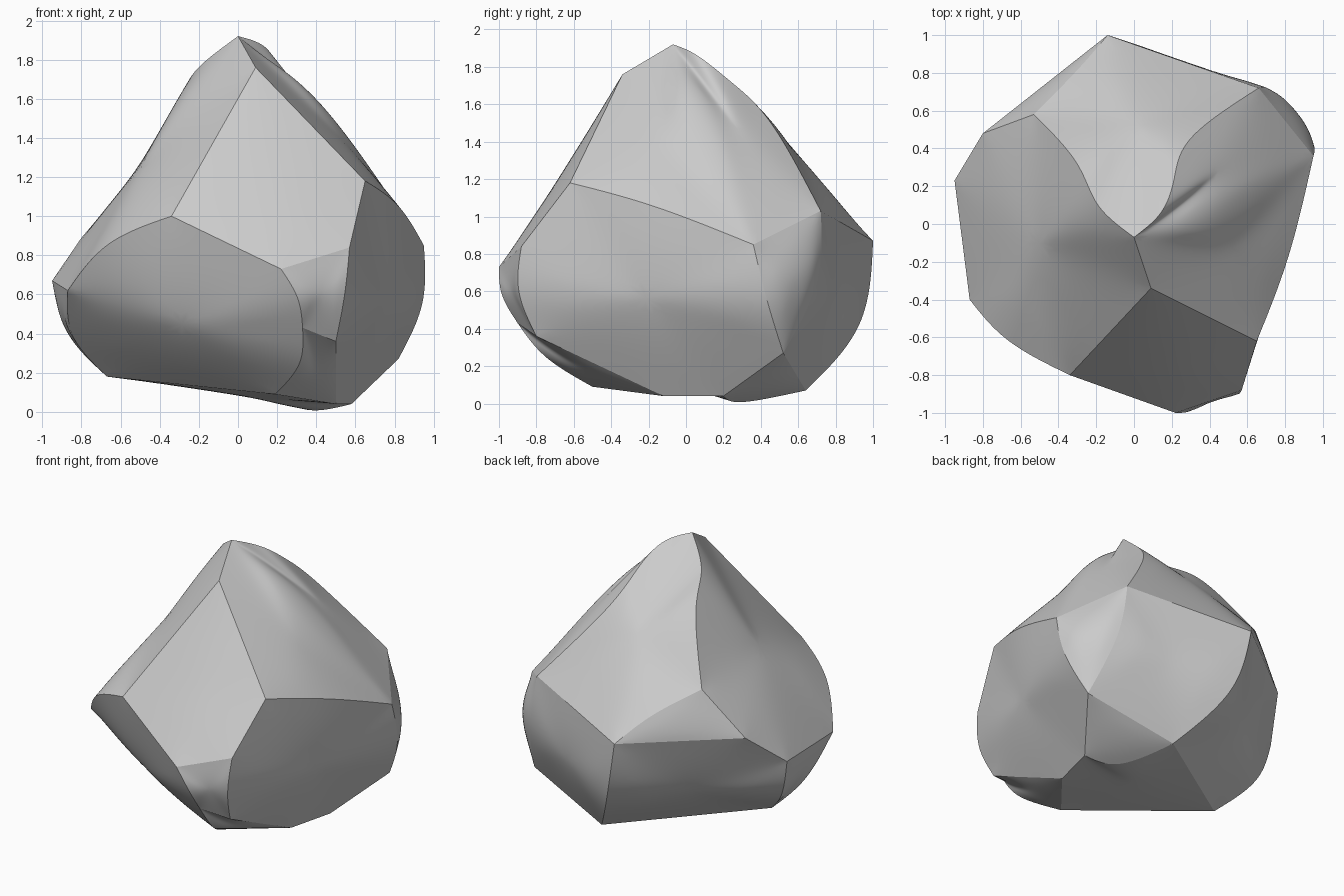
import bpy
import bmesh

default_cube = bpy.data.objects.get("Cube")
if default_cube:
    bpy.data.objects.remove(default_cube, do_unlink=True)

# Corner landmarks of the chipped boulder, and the mid points that bow its ridges
corners = dict(
    peak=(0, -.07, 1.92), brow=(.09, -.34, 1.76),
    crest_left=(-.22, .09, 1.76), crest_left_low=(-.27, .32, 1.66),
    crest_right=(.16, .05, 1.88), crest_right_mid=(.22, .24, 1.72), crest_right_low=(.24, .45, 1.55),
    front_left=(-.34, -.8, 1), front_right=(.65, -.62, 1.18),
    nose=(.22, -1, .73), nose_bow=(.32, -1, .58),
    cheek=(.57, -.88, .84), cheek_bow=(.55, -.92, .6),
    chin_left=(.33, -.9, .43), chin_right=(.5, -.8, .36), chin_bow=(.34, -.77, .24),
    smooth_rib=(.36, 0, 1.74), side_ridge=(.83, -.18, 1.07), side_tip=(.95, .36, .85),
    side_bow=(.97, .43, .55), side_foot=(.82, .52, .27),
    rear_right=(.66, .72, 1.03), rear_bow=(.72, .74, .65),
    rear_tip=(-.14, 1, .87), rear_ridge=(-.29, .82, 1.05), rear_belly=(-.06, .98, .4),
    rear_foot=(.21, .64, .07), rear_left=(-.53, .58, 1.2),
    left_back=(-.8, .48, .89), left_tip=(-.95, .23, .67), tip_bow=(-.9, .2, .39),
    left_front=(-.87, -.4, .62), left_ridge=(-.69, -.63, .88),
    left_bow=(-.88, -.1, .38), left_foot=(-.67, 0, .18),
    toe_left=(.19, -.5, .09), toe_right=(.5, -.12, .04),
    base_right=(.58, .2, .04), base_low=(.36, .25, -.015),
)

# Each chipped facet: the landmarks around it, and how far its middle swells
facets = (
    ("brow front_left nose cheek front_right", .02),
    ("peak crest_left crest_left_low rear_left left_back left_tip left_front left_ridge front_left brow", .08),
    ("peak crest_right crest_right_mid crest_right_low rear_right rear_tip rear_ridge rear_left "
     "crest_left_low crest_left", .07),
    ("peak brow front_right side_ridge side_tip smooth_rib", .03),
    ("peak smooth_rib side_tip rear_right crest_right_low crest_right_mid crest_right", .03),
    ("front_right cheek cheek_bow chin_right toe_right base_right side_foot side_bow side_tip side_ridge", .1),
    ("side_tip side_bow side_foot rear_bow rear_right", .1),
    ("rear_right rear_bow side_foot rear_foot rear_belly rear_tip", .07),
    ("rear_tip rear_ridge rear_left left_back", .02),
    ("rear_tip left_back left_tip tip_bow left_foot rear_foot rear_belly", .08),
    ("left_tip left_front left_bow left_foot tip_bow", .05),
    ("front_left left_ridge left_front left_bow left_foot toe_left chin_bow chin_left nose_bow nose", .13),
    ("nose cheek cheek_bow chin_right chin_left nose_bow", .03),
    ("chin_left chin_right toe_right toe_left chin_bow", .03),
    ("side_foot base_right base_low rear_foot", .03),
    ("rear_foot base_low base_right toe_right toe_left left_foot", .02),
)

bm = bmesh.new()
verts = {name: bm.verts.new(co) for name, co in corners.items()}
swells = [(bm.faces.new([verts[name] for name in outline.split()]), swell)
          for outline, swell in facets]
bmesh.ops.recalc_face_normals(bm, faces=bm.faces)

# Creased ridges stay crisp while the facets between them curve softly
crease = bm.edges.layers.float.new("crease_edge")
ridges = [edge for edge in bm.edges if verts["smooth_rib"] not in edge.verts]
for edge in ridges:
    edge[crease] = 1.0

# Swell the middle of each facet
for face, swell in swells:
    bmesh.ops.poke(bm, faces=[face], offset=swell, center_mode='MEAN_WEIGHTED')
bm.normal_update()
for face in bm.faces:
    face.smooth = True
for edge in ridges:
    edge.smooth = edge.calc_face_angle(0) < .2

mesh = bpy.data.meshes.new("boulder")
bm.to_mesh(mesh)
bm.free()
boulder = bpy.data.objects.new("boulder", mesh)
bpy.context.collection.objects.link(boulder)

subdivision = boulder.modifiers.new("soft_facets", 'SUBSURF')
subdivision.levels = subdivision.render_levels = 4

# Plain stone
stone = bpy.data.materials.new("grey_stone")
stone.use_nodes = True
colour = (.6, .6, .6, 1)
stone.diffuse_color = colour
stone.node_tree.nodes["Principled BSDF"].inputs["Base Color"].default_value = colour
mesh.materials.append(stone)
